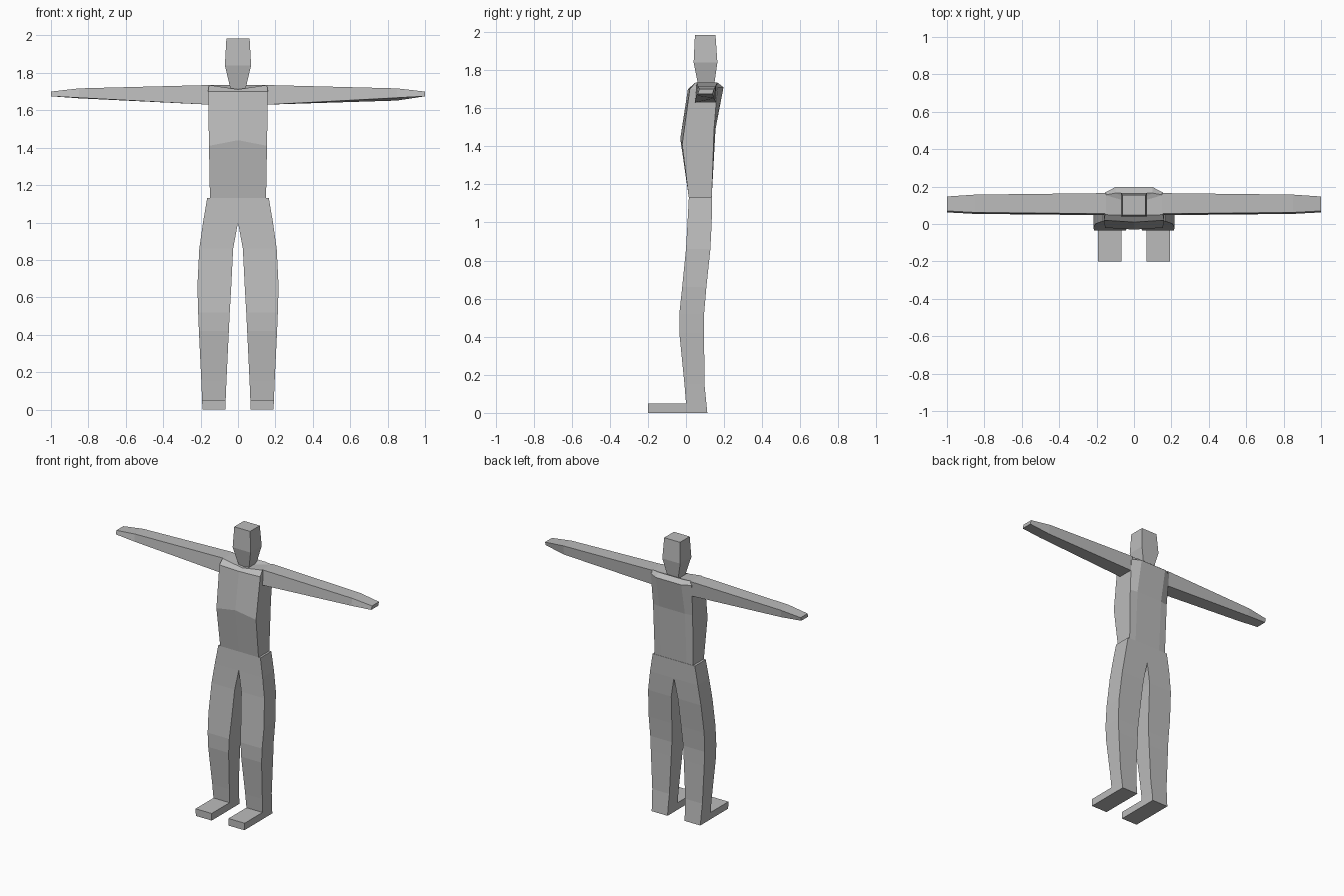
import bpy, bmesh

if "Cube" in bpy.data.objects:
    bpy.data.objects.remove(bpy.data.objects["Cube"])

grey = bpy.data.materials.new("plain grey")
grey.diffuse_color = (0.5, 0.5, 0.5, 1)
grey.use_nodes = True
grey.node_tree.nodes["Principled BSDF"].inputs["Base Color"].default_value = grey.diffuse_color


def loft(bm, rings, start=True, end=True):
    """Skin a list of equal-length point rings; returns side faces per band."""
    vs = [[bm.verts.new(p) for p in r] for r in rings]
    bands = []
    for a, b in zip(vs, vs[1:]):
        n = len(a)
        bands.append([bm.faces.new((a[i], a[(i + 1) % n], b[(i + 1) % n], b[i]))
                      for i in range(n)])
    if start:
        bm.faces.new(vs[0][::-1])
    if end:
        bm.faces.new(vs[-1])
    return bands


def finish(bm, name, mirror=False):
    bmesh.ops.recalc_face_normals(bm, faces=bm.faces[:])
    me = bpy.data.meshes.new(name)
    bm.to_mesh(me)
    bm.free()
    me.materials.append(grey)
    ob = bpy.data.objects.new(name, me)
    bpy.context.collection.objects.link(ob)
    if mirror:
        ob.modifiers.new("mirror", 'MIRROR').merge_threshold = 0.0005
    return ob


def rect(x0, x1, y0, y1, z):
    return [(x0, y0, z), (x1, y0, z), (x1, y1, z), (x0, y1, z)]


# head: a block narrowing down to the neck
bm = bmesh.new()
loft(bm, [rect(-.037, .037, .068, .145, 1.70),
          rect(-.07, .07, .04, .165, 1.84),
          rect(-.062, .062, .047, .155, 1.985)], start=False)
finish(bm, "head")


# torso: rings with a front ridge and a bevelled back
def torso_ring(w, front_side, front_mid, back_side, back_mid,
               z_front, z_mid, z_back, bw=.1):
    return [(-w, front_side, z_front), (0, front_mid, z_mid), (w, front_side, z_front),
            (w, back_side, z_back), (bw, back_mid, z_back),
            (-bw, back_mid, z_back), (-w, back_side, z_back)]


bm = bmesh.new()
loft(bm, [torso_ring(.15, .015, .015, .135, .135, 1.13, 1.13, 1.13),
          torso_ring(.155, -.02, -.03, .147, .155, 1.41, 1.44, 1.49),
          torso_ring(.16, .02, .01, .165, .197, 1.70, 1.70, 1.71),
          torso_ring(.155, .05, .045, .155, .165, 1.735, 1.712, 1.735)],
     start=False, end=False)
# sunken shoulder top
bm.verts.ensure_lookup_table()
top = bm.verts[-7:]
mid = bm.verts.new((0, .11, 1.712))
for i in range(7):
    bm.faces.new((top[i], top[(i + 1) % 7], mid))
finish(bm, "torso")


# arms: tapered beams reaching sideways
def arm_ring(x, yf, yb, z_low_front, z_low_back, z_top):
    return [(x, yf - .008, z_low_front), (x, yb - .008, z_low_back),
            (x, yb, z_top), (x, yf, z_top)]


for name, s, drop in (("left_arm", -1, 0), ("right_arm", 1, .012)):
    bm = bmesh.new()
    loft(bm, [arm_ring(s * .15, .055, .165, 1.63, 1.63, 1.735),
              arm_ring(s * .85, .062, .157, 1.667, 1.664 - drop, 1.717),
              arm_ring(s, .07, .147, 1.675, 1.675, 1.70)], start=False)
    finish(bm, name)

# legs: half lofted from hip to heel, toe extruded forward, then mirrored
bm = bmesh.new()
sections = [  # z, inner x, outer x, front y, back y
    (1.13, 0, .165, .015, .137),
    (1.00, 0, .187, .008, .135),
    (.86, .026, .207, 0, .128),
    (.66, .036, .217, -.02, .107),
    (.52, .044, .213, -.035, .095),
    (.42, .049, .209, -.035, .095),
    (.15, .062, .196, -.008, .097),
    (.05, .066, .192, 0, .107),
    (0, .066, .19, 0, .112)]
bands = loft(bm, [rect(x0, x1, yf, yb, z) for z, x0, x1, yf, yb in sections])
toe = bmesh.ops.extrude_discrete_faces(bm, faces=[bands[-1][0]])["faces"][0]
for v in toe.verts:
    v.co.y = -.2
# open the seam between both halves
seam = [f for f in bm.faces if all(abs(v.co.x) < 1e-5 for v in f.verts)]
bmesh.ops.delete(bm, geom=seam, context='FACES_ONLY')
finish(bm, "legs", mirror=True)
